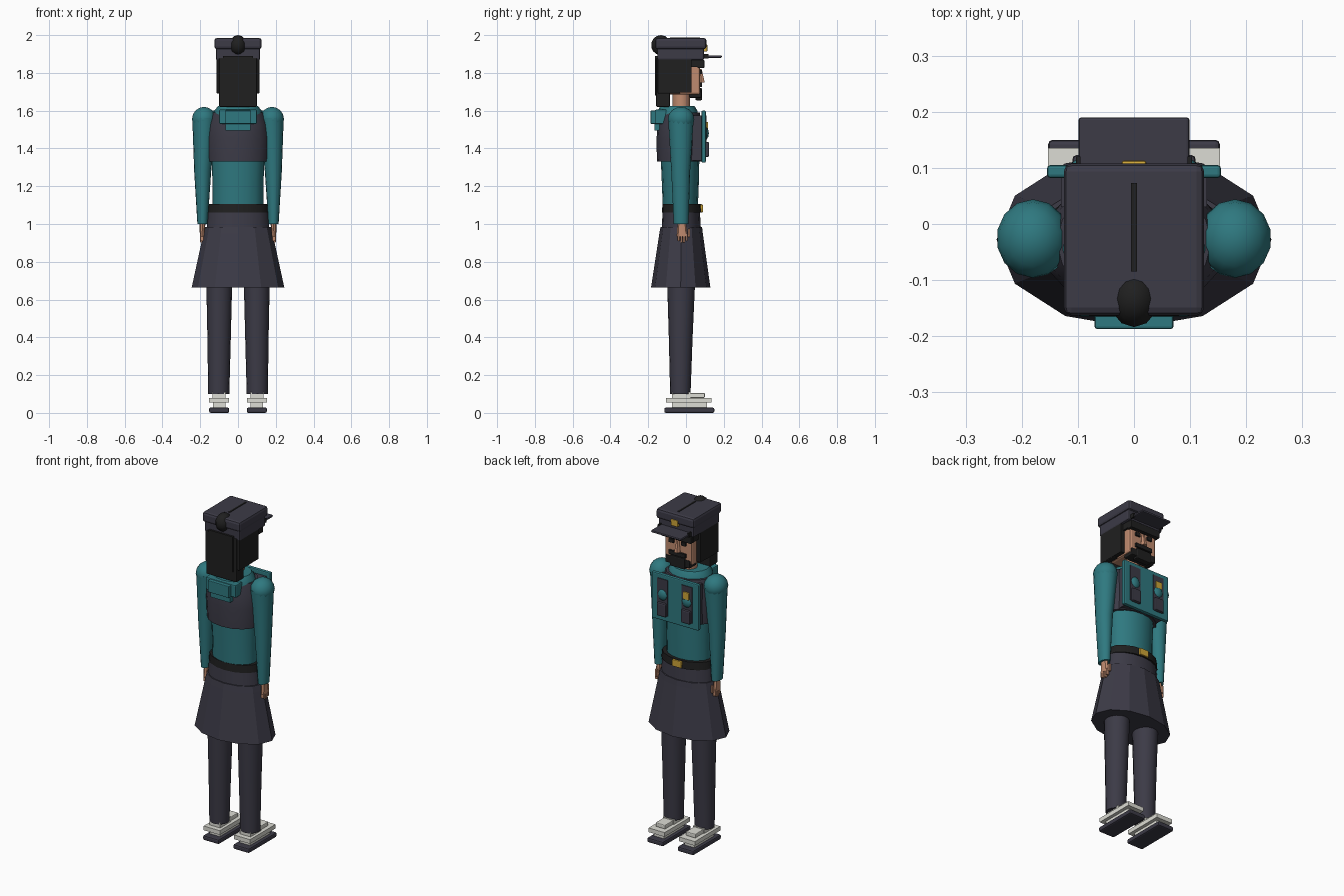
import bpy, bmesh, math
from mathutils import Vector

cube = bpy.data.objects.get("Cube")
if cube:
    bpy.data.objects.remove(cube, do_unlink=True)


def material(name, r, g, b):
    mat = bpy.data.materials.new(name)
    mat.use_nodes = True
    mat.diffuse_color = (r, g, b, 1)
    mat.node_tree.nodes["Principled BSDF"].inputs["Base Color"].default_value = (r, g, b, 1)
    return mat


NAVY = material("navy cloth", .045, .043, .062)
TEAL = material("teal shirt", .028, .19, .215)
BLACK = material("black hair", .014, .014, .014)
SKIN = material("skin", .53, .26, .16)
GOLD = material("gold metal", .62, .38, .04)
WHITE = material("white shoe", .72, .72, .66)


def finish(name, bm, mat, smooth=False):
    bmesh.ops.recalc_face_normals(bm, faces=bm.faces)
    mesh = bpy.data.meshes.new(name)
    bm.to_mesh(mesh)
    bm.free()
    mesh.materials.append(mat)
    obj = bpy.data.objects.new(name, mesh)
    bpy.context.collection.objects.link(obj)
    if smooth:
        bpy.ops.object.select_all(action='DESELECT')
        obj.select_set(True)
        bpy.context.view_layer.objects.active = obj
        bpy.ops.object.shade_smooth_by_angle(angle=math.radians(40))
    return obj


def box(name, mat, x, y, z, bevel=0):
    """Box from (min, max) ranges, with optional rounded edges."""
    bm = bmesh.new()
    bmesh.ops.create_cube(bm, size=1)
    for v in bm.verts:
        v.co = Vector([(a + b) / 2 + c * (b - a) for c, (a, b) in zip(v.co, (x, y, z))])
    if bevel:
        bmesh.ops.bevel(bm, geom=bm.edges[:], offset=bevel, segments=2,
                        profile=.5, affect='EDGES')
    return finish(name, bm, mat)


def loft(name, mat, sections, sides=16, smooth=True):
    """Capped elliptical rings: (z, centre x, centre y, radius x, radius y)."""
    bm = bmesh.new()
    rings = []
    for z, cx, cy, rx, ry in sections:
        turns = [math.tau * i / sides for i in range(sides)]
        rings.append([bm.verts.new((cx + rx * math.cos(t), cy + ry * math.sin(t), z))
                      for t in turns])
    for low, high in zip(rings, rings[1:]):
        for i in range(sides):
            j = (i + 1) % sides
            bm.faces.new((low[i], low[j], high[j], high[i]))
    bm.faces.new(rings[0])
    bm.faces.new(rings[-1])
    return finish(name, bm, mat, smooth)


def ball(name, mat, centre, radii, segments=14):
    bm = bmesh.new()
    bmesh.ops.create_uvsphere(bm, u_segments=segments, v_segments=segments // 2 + 1, radius=1)
    for v in bm.verts:
        v.co = Vector([c + r * p for c, r, p in zip(centre, radii, v.co)])
    return finish(name, bm, mat, True)


def span(side, a, b):
    return tuple(sorted((side * a, side * b)))


# Limbs, shoes and other paired parts
for side, word in ((1, "left"), (-1, "right")):
    foot = lambda half: span(side, .1 - half, .1 + half)
    box(word + "_sole", NAVY, foot(.053), (-.115, .15), (0, .028), .008)
    box(word + "_shoe_base", WHITE, foot(.033), (-.075, .11), (.025, .06))
    box(word + "_shoe_band", WHITE, foot(.053), (-.105, .135), (.055, .08))
    box(word + "_shoe_tongue", WHITE, foot(.032), (-.02, .1), (.08, .105), .005)
    box(word + "_shoe_ankle", WHITE, foot(.035), (-.075, .025), (.075, .11))
    loft(word + "_trouser_leg", NAVY, [(.1, side * .102, -.03, .056, .054),
                                       (.4, side * .1, -.028, .062, .063),
                                       (.8, side * .099, -.025, .071, .078)])
    loft(word + "_sleeve", TEAL, [(1, side * .188, -.026, .027, .039),
                                  (1.28, side * .187, -.028, .045, .05),
                                  (1.56, side * .178, -.027, .064, .068)])
    ball(word + "_shoulder", TEAL, (side * .18, -.026, 1.555), (.065, .07, .065))
    # Hand with tapered palm, four fingers and a thumb
    loft(word + "_palm", SKIN, [(.935, side * .19, -.02, .012, .03),
                                (1.01, side * .188, -.022, .016, .022)], 8)
    for i in range(4):
        y = -.044 + i * .014
        box(word + "_finger", SKIN, span(side, .182, .2), (y, y + .011),
            (.91 - .008 * (i in (1, 2)), .95), .003)
    box(word + "_thumb", SKIN, span(side, .178, .192), (.01, .022), (.93, .975), .003)
    # Chest details
    box(word + "_vest_panel", NAVY, span(side, .045, .115), (.1, .109), (1.36, 1.575))
    box(word + "_chest_pocket", NAVY, span(side, .05, .11), (.1, .123), (1.355, 1.435), .008)
    ball(word + "_pocket_flap", TEAL, (side * .08, .1, 1.48), (.035, .021, .036), 10)
    # Hair and face sides
    box(word + "_side_hair", BLACK, span(side, .088, .115), (-.14, .028), (1.695, 1.9))
    box(word + "_temple_hair", BLACK, span(side, .085, .102), (.02, .075), (1.83, 1.88))
    box(word + "_cap_strap", BLACK, span(side, .095, .103), (.065, .12), (1.875, 1.9))
    box(word + "_eye", BLACK, span(side, .025, .055), (.07, .085), (1.795, 1.815))

# Skirt, hips and belt
loft("skirt", NAVY, [(.665, 0, -.028, .245, .157), (.95, 0, -.026, .183, .115),
                     (.985, 0, -.025, .175, .11)], 12, False)
loft("hips", NAVY, [(.95, 0, -.025, .168, .105), (1.08, 0, -.025, .158, .098)])
loft("belt", BLACK, [(1.06, 0, -.022, .161, .105), (1.105, 0, -.022, .157, .103)])
box("belt_buckle", GOLD, (-.03, .03), (.07, .09), (1.062, 1.102), .004)

# Torso and vest
loft("shirt_torso", TEAL, [(1.09, 0, -.03, .134, .093), (1.22, 0, -.03, .135, .098),
                           (1.4, 0, -.032, .142, .104)])
loft("vest", NAVY, [(1.33, 0, -.036, .16, .118), (1.45, 0, -.036, .166, .12),
                    (1.53, 0, -.034, .158, .116), (1.59, 0, -.032, .138, .105)])
box("vest_front", NAVY, (-.13, .13), (.03, .088), (1.335, 1.575))
box("shirt_front", TEAL, (-.155, .155), (.082, .105), (1.325, 1.6), .006)
box("badge", GOLD, (-.1, -.06), (.105, .117), (1.495, 1.54), .004)

# Collar
loft("collar", TEAL, [(1.55, 0, -.04, .135, .112), (1.6, 0, -.045, .125, .105),
                      (1.625, 0, -.045, .105, .09)])
box("collar_back", TEAL, (-.1, .1), (-.165, -.1), (1.53, 1.605), .006)
box("collar_flap", TEAL, (-.07, .07), (-.187, -.14), (1.53, 1.6), .004)
box("collar_tip", TEAL, (-.065, .065), (-.168, -.14), (1.495, 1.54))

# Neck and head
loft("neck", SKIN, [(1.58, 0, -.025, .05, .047), (1.72, 0, -.025, .05, .047)], 12)
box("head", SKIN, (-.09, .09), (-.1, .075), (1.685, 1.9), .012)
loft("nose", SKIN, [(1.75, 0, .08, .018, .022), (1.82, 0, .076, .008, .008)], 6, False)
box("beard", BLACK, (-.082, .082), (.015, .082), (1.668, 1.712), .006)
box("chin_beard", BLACK, (-.05, .05), (.05, .086), (1.655, 1.72), .006)
box("moustache", BLACK, (-.055, .055), (.06, .086), (1.725, 1.748))
box("fringe", BLACK, (-.1, .1), (.06, .097), (1.825, 1.87), .005)

# Back hair and bun
box("long_hair", BLACK, (-.1, .1), (-.158, -.085), (1.62, 1.88), .006)
box("full_hair", BLACK, (-.114, .114), (-.15, -.03), (1.69, 1.9), .006)
box("hair_centre", BLACK, (-.08, .08), (-.164, -.14), (1.68, 1.89))
ball("hair_bun", BLACK, (0, -.133, 1.947), (.045, .052, .053), 12)

# Peaked cap
box("cap_band", NAVY, (-.117, .117), (-.152, .095), (1.868, 1.935), .008)
box("cap_crown", NAVY, (-.125, .125), (-.163, .108), (1.925, 1.985), .014)
box("cap_ridge", BLACK, (-.005, .005), (-.085, .073), (1.98, 1.988))
box("cap_peak", NAVY, (-.099, .099), (.08, .19), (1.88, 1.893), .005)
box("cap_emblem", GOLD, (-.022, .022), (.09, .113), (1.912, 1.95), .004)
